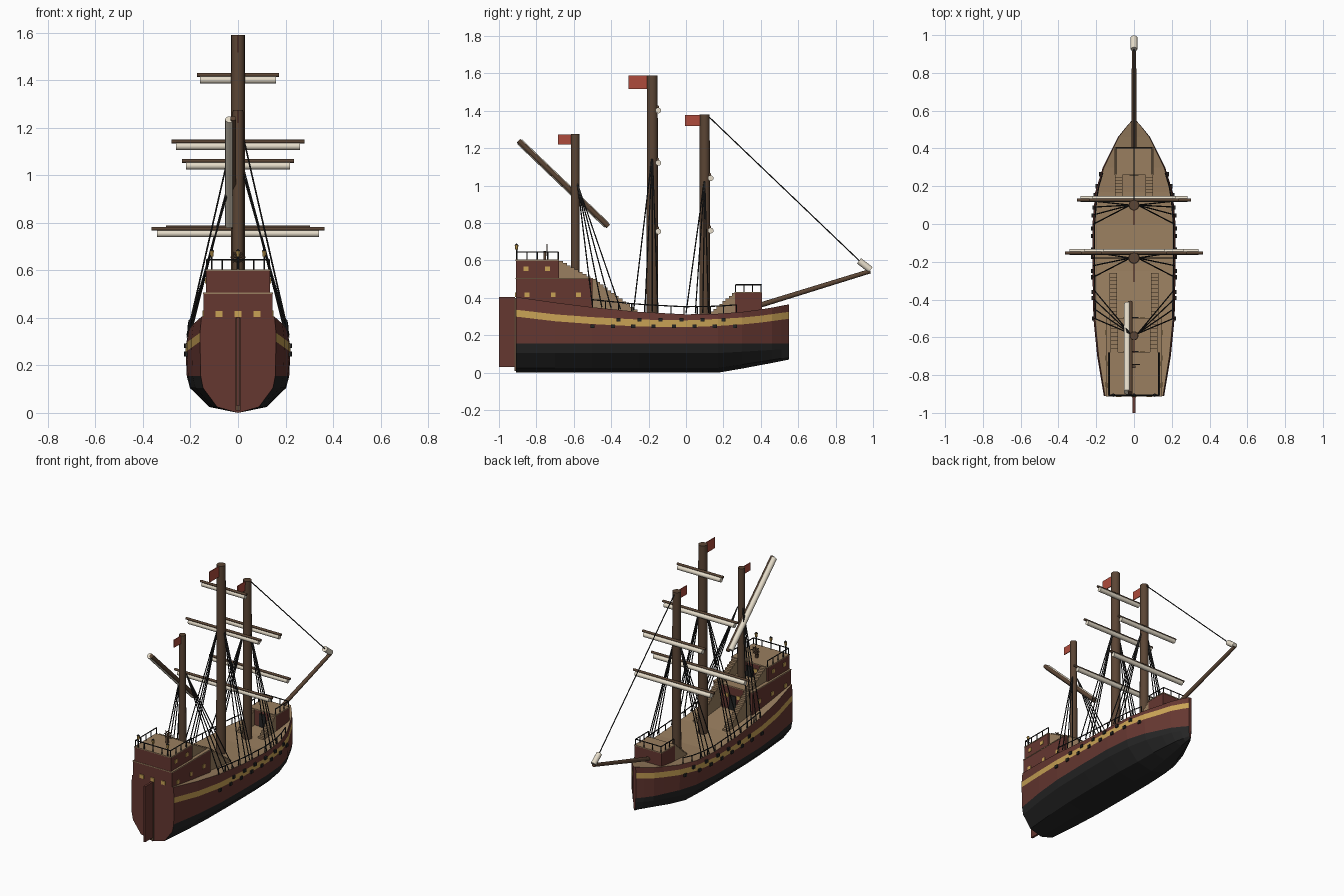
import bpy, bmesh, math
from mathutils import Vector, Matrix

if "Cube" in bpy.data.objects:
    bpy.data.objects.remove(bpy.data.objects["Cube"])

def material(name, r, g, b):
    m = bpy.data.materials.new(name)
    m.diffuse_color = (r, g, b, 1)
    m.use_nodes = True
    m.node_tree.nodes["Principled BSDF"].inputs["Base Color"].default_value = m.diffuse_color
    return m

RED = material("red_wood", .13, .038, .03)
BLACK = material("black", .018, .018, .018)
GOLD = material("gold", .58, .36, .09)
TAN = material("deck_wood", .32, .21, .115)
BROWN = material("mast_wood", .105, .06, .035)
CREAM = material("canvas", .78, .71, .58)
FLAG = material("flag_red", .42, .07, .045)

def finish(name, bm, *mats):
    me = bpy.data.meshes.new(name)
    bmesh.ops.recalc_face_normals(bm, faces=bm.faces)
    bm.to_mesh(me)
    bm.free()
    for m in mats:
        me.materials.append(m)
    ob = bpy.data.objects.new(name, me)
    bpy.context.collection.objects.link(ob)
    return ob

def rods(name, segs, r, mat, r2=None, n=6):
    """Cylinders between point pairs."""
    bm = bmesh.new()
    for a, b in segs:
        a, b = Vector(a), Vector(b)
        d = b - a
        rot = d.to_track_quat('Z', 'Y').to_matrix().to_4x4()
        bmesh.ops.create_cone(bm, cap_ends=True, segments=n, radius1=r, radius2=r if r2 is None else r2,
                              depth=d.length, matrix=Matrix.Translation((a + b) / 2) @ rot)
    if n > 8:
        for f in bm.faces:
            f.smooth = len(f.verts) == 4
    return finish(name, bm, mat)

def boxes(name, items, mat):
    """Boxes given as (centre, size)."""
    bm = bmesh.new()
    for c, s in items:
        bmesh.ops.create_cube(bm, size=1, matrix=Matrix.Translation(c) @ Matrix.Diagonal((*s, 1)))
    return finish(name, bm, mat)

# Hull stations: y, half width, keel z, stripe bottom z, sheer z
ST = [(-.91, .16, 0, .30, .405), (-.7, .195, 0, .275, .375), (-.5, .215, 0, .26, .35),
      (-.25, .22, 0, .247, .325), (0, .22, 0, .243, .312), (.17, .205, 0, .25, .315),
      (.3, .165, .022, .258, .325), (.4, .115, .041, .268, .338), (.46, .085, .052, .276, .348),
      (.51, .045, .062, .283, .358), (.55, .01, .07, .288, .365)]

def at(y, col):
    for p, q in zip(ST, ST[1:]):
        if y <= q[0]:
            t = (y - p[0]) / (q[0] - p[0])
            return p[col] + t * (q[col] - p[col])
    return ST[-1][col]

# Hull shell with painted bands, transom and deck
bm = bmesh.new()
rings = []
for y, w, k, lo, top in ST:
    low = lambda z: k + z * (.155 - k) / .155
    half = [(.55, low(.025)), (.92, low(.105)), (.98, .155), (1, lo), (1, lo + .037), (.96, top)]
    pts = [(-f * w, z) for f, z in reversed(half)] + [(0, k)] + [(f * w, z) for f, z in half]
    rings.append([bm.verts.new((x, y, z)) for x, z in pts])
band = [0, 2, 0, 1, 1, 1, 1, 1, 1, 0, 2, 0]
for a, b in zip(rings, rings[1:]):
    for i in range(12):
        bm.faces.new((a[i], a[i + 1], b[i + 1], b[i])).material_index = band[i]
    bm.faces.new((a[12], a[0], b[0], b[12])).material_index = 3
bm.faces.new(rings[0])
bm.faces.new(rings[-1])
finish("hull", bm, RED, BLACK, GOLD, TAN)

boxes("rudder", [((0, -.957, .217), (.014, .086, .375))], RED)
boxes("stern_post", [((0, -.914, .205), (.02, .008, .39))], BROWN)

# Castles: red walls with plank decks
def castle(name, w, y0, y1, z0, z1):
    yc, l = (y0 + y1) / 2, y1 - y0
    boxes(name + "_walls", [((0, yc, (z0 + z1) / 2), (2 * w, l, z1 - z0))], RED)
    boxes(name + "_deck", [((0, yc, z1 + .003), (2 * w + .004, l + .004, .006))], TAN)

castle("quarterdeck", .146, -.91, -.5, .33, .5)
castle("poop", .135, -.91, -.68, .5, .598)
castle("forecastle", .1, .262, .405, .31, .426)

# Windows and doors
win = [((x, -.911, .417), (.028, .008, .025)) for x in (-.08, 0, .08)]
for s in (-1, 1):
    win += [((s * .146, y, .418), (.008, .026, .024)) for y in (-.85, -.71, -.575)]
    win += [((s * .135, y, .556), (.008, .026, .024)) for y in (-.855, -.74)]
    win += [((s * .045, -.499, .44), (.026, .008, .024)), ((s * .045, -.679, .556), (.026, .008, .024)),
            ((s * .075, .262, .39), (.02, .01, .022))]
boxes("windows", win, GOLD)
boxes("doors", [((0, -.498, .395), (.05, .01, .1)), ((0, -.678, .54), (.045, .01, .075)),
                ((0, .262, .365), (.045, .01, .09))], BLACK)

# Stairs: stepped profile extruded across x
def stairs(name, x0, x1, ytop, ztop, ybot, zbot, n=8):
    dy, dz = (ybot - ytop) / n, (ztop - zbot) / n
    prof = [(ytop, zbot)]
    for i in range(n):
        prof += [(ytop + i * dy, ztop - i * dz), (ytop + (i + 1) * dy, ztop - i * dz)]
    prof.append((ybot, zbot))
    bm = bmesh.new()
    for s in (-1, 1):
        f = bm.faces.new([bm.verts.new((s * x0, y, z)) for y, z in prof])
        ext = bmesh.ops.extrude_face_region(bm, geom=[f])
        bmesh.ops.translate(bm, vec=(s * (x1 - x0), 0, 0),
                            verts=[v for v in ext["geom"] if isinstance(v, bmesh.types.BMVert)])
    finish(name, bm, TAN)

stairs("main_stairs", .09, .13, -.5, .5, -.26, .322, 12)
stairs("poop_stairs", .085, .125, -.68, .598, -.51, .503)
stairs("bow_stairs", .06, .1, .262, .425, .13, .312)

# Railings: posts and top rail along a path of base points
def railing(name, path, h, per):
    up = Vector((0, 0, h))
    segs = []
    for a, b in zip(path, path[1:]):
        a, b = Vector(a), Vector(b)
        segs.append((a + up, b + up))
        segs += [(a.lerp(b, i / per), a.lerp(b, i / per) + up) for i in range(per + 1)]
    rods(name, segs, .0035, BLACK, n=5)

for s, side in ((-1, "left"), (1, "right")):
    ys = [-.5 + .07 * i for i in range(12)]
    railing(side + "_rail", [(s * .95 * at(y, 1), y, at(y, 4) - .002) for y in ys], .042, 1)
railing("poop_rail", [(-.131, -.683, .6), (-.131, -.906, .6), (.131, -.906, .6), (.131, -.683, .6)], .045, 4)
railing("forecastle_rail", [(-.095, .265, .43), (-.095, .402, .43), (.095, .402, .43), (.095, .265, .43)], .04, 3)

# Stern lanterns
lx = (-.11, 0, .11)
rods("lantern_posts", [((x, -.906, .6), (x, -.906, .66)) for x in lx], .004, BLACK)
rods("lanterns", [((x, -.906, .658), (x, -.906, .682)) for x in lx], .007, GOLD, .01)
rods("lantern_caps", [((x, -.906, .682), (x, -.906, .69)) for x in lx], .01, BLACK, .002)

# Steering wheel
boxes("wheel_stand", [((0, -.755, .625), (.014, .014, .05))], BROWN)
ang = [math.tau * i / 8 for i in range(9)]
ring = [(.022 * math.cos(a), -.743, .655 + .022 * math.sin(a)) for a in ang]
spokes = [((0, -.743, .655), (.032 * math.cos(a), -.743, .655 + .032 * math.sin(a))) for a in ang[:8]]
rods("steering_wheel", list(zip(ring, ring[1:])) + spokes, .003, BROWN)

# Guns in two rows on each side
guns = []
for s in (-1, 1):
    for z, ys in ((.283, [-.36 + .112 * i for i in range(6)]), (.248, [-.5 + .109 * i for i in range(8)])):
        guns += [((s * (at(y, 1) - .001), y, z), (.018, .022, .02)) for y in ys]
boxes("guns", guns, BLACK)

# Masts and flags: name, y, base z, top z, radius, flag length, flag height
for name, y, z0, z1, r, fl, fh in (("main", -.18, .31, 1.59, .031, .1, .072),
                                   ("fore", .1, .3, 1.38, .029, .08, .06),
                                   ("mizzen", -.592, .49, 1.275, .024, .07, .052)):
    rods(name + "_mast", [((0, y, z0), (0, y, z1))], r, BROWN, r * .92, 16)
    boxes(name + "_flag", [((0, y - r * .9 - fl / 2, z1 - fh / 2 - .002), (.005, fl, fh))], FLAG)

# Yards with furled sails: y, sail z, yard half length
for i, (y, z, w) in enumerate(((-.15, 1.402, .172), (-.15, 1.122, .28), (-.15, .755, .365),
                               (.13, 1.04, .235), (.13, .76, .302))):
    rods(f"yard_{i}", [((-w, y - .003, z + .02), (w, y - .003, z + .02))], .008, BROWN, n=10)
    v = w * .935
    rods(f"furled_sail_{i}", [((-v, y + .002, z), (v, y + .002, z))], .0155, CREAM, n=12)
rods("lateen_yard", [((-.02, -.895, 1.24), (-.02, -.415, .782))], .013, BROWN, n=10)
rods("lateen_sail", [((-.036, -.89, 1.235), (-.036, -.425, .79))], .018, CREAM, n=12)

# Bowsprit with furled jib
rods("bowsprit", [((0, .36, .35), (0, .985, .543))], .014, BROWN, .012, 10)
rods("furled_jib", [((0, .925, .598), (0, .987, .55))], .018, CREAM, n=12)

# Rigging: mast y, attachment z, hull points
ropes = [((0, .125, 1.365), (0, .93, .595))]
for y, z, ends in ((-.18, 1.17, (-.28, -.22, -.18, -.15)), (.1, 1.04, (0, .05, .09, .12)),
                   (-.58, 1.01, (-.5, -.45, -.4, -.35))):
    for s in (-1, 1):
        ropes += [((s * .02, y, z), (s * .97 * at(e, 1), e, at(e, 4) + .005)) for e in ends]
rods("rigging", ropes, .0035, BLACK, n=5)
